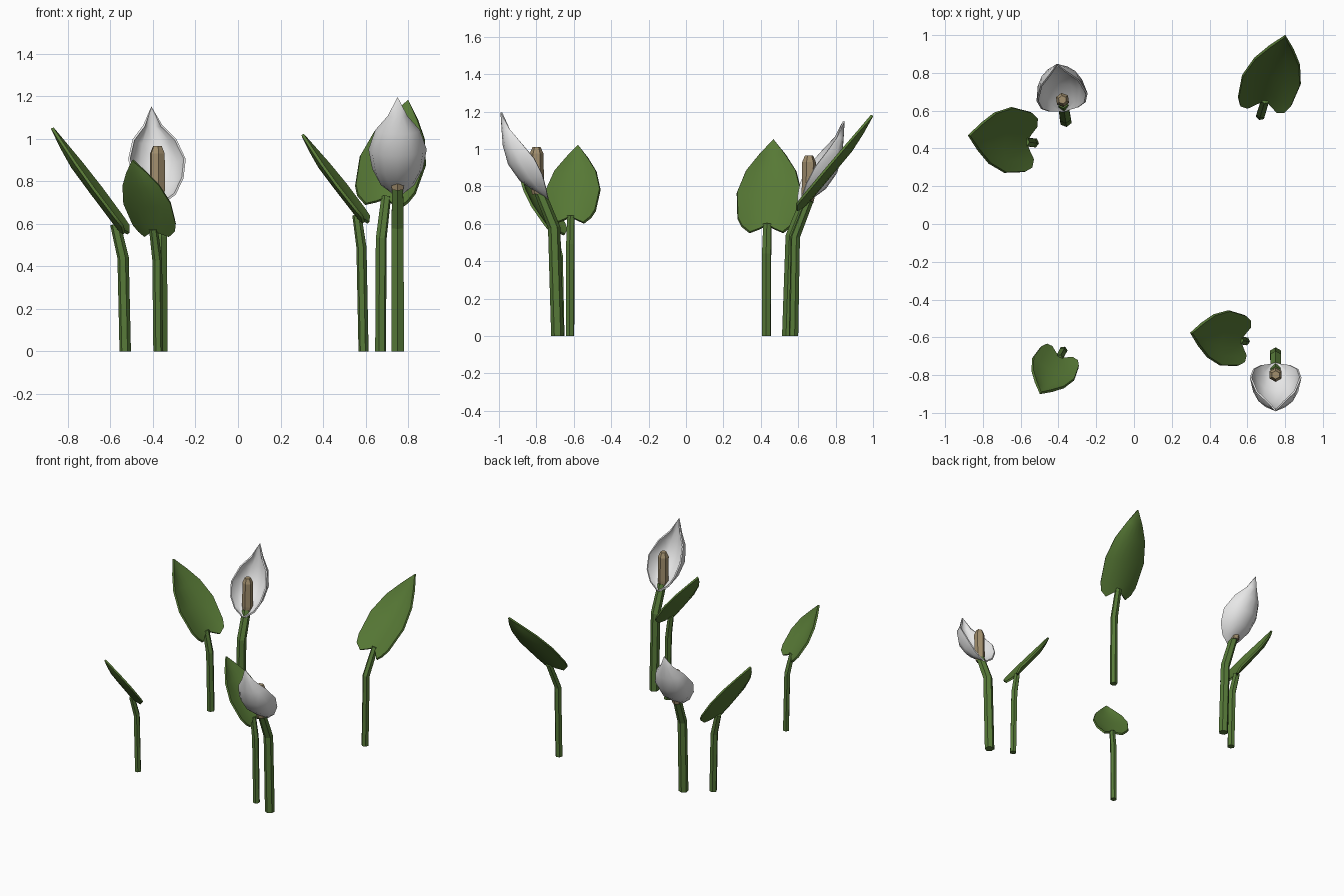
import bpy, bmesh, math
from mathutils import Vector

if "Cube" in bpy.data.objects:
    bpy.data.objects.remove(bpy.data.objects["Cube"])


def material(name, rgb):
    m = bpy.data.materials.new(name)
    m.diffuse_color = (*rgb, 1)
    m.use_nodes = True
    m.node_tree.nodes["Principled BSDF"].inputs["Base Color"].default_value = m.diffuse_color
    return m


LEAF = material("leaf green", (0.095, 0.19, 0.036))
STEM = material("stem green", (0.095, 0.195, 0.04))
WHITE = material("petal white", (0.85, 0.85, 0.85))
TAN = material("spadix tan", (0.36, 0.275, 0.155))


def frame(base, heading):
    """Maps (outward d, sideways s, height z) to world space."""
    o = Vector((*base, 0))
    d = Vector((*heading, 0)).normalized()
    side = Vector((-d.y, d.x, 0))
    return lambda a, s, z: o + d * a + side * s + Vector((0, 0, z))


def finish(name, bm, mat, angle=None, thickness=0):
    bmesh.ops.remove_doubles(bm, verts=bm.verts, dist=0.0005)
    bmesh.ops.recalc_face_normals(bm, faces=bm.faces)
    mesh = bpy.data.meshes.new(name)
    bm.to_mesh(mesh)
    bm.free()
    mesh.materials.append(mat)
    ob = bpy.data.objects.new(name, mesh)
    bpy.context.collection.objects.link(ob)
    bpy.ops.object.select_all(action='DESELECT')
    ob.select_set(True)
    bpy.context.view_layer.objects.active = ob
    if thickness:
        mod = ob.modifiers.new("thickness", 'SOLIDIFY')
        mod.thickness, mod.offset = thickness, 0
        bpy.ops.object.modifier_apply(modifier=mod.name)
    if angle:
        bpy.ops.object.shade_smooth_by_angle(angle=math.radians(angle))
    return ob


def skin(bm, rows, closed=False):
    """Quads between rows of points; closed rows become capped tubes."""
    vs = [[bm.verts.new(p) for p in row] for row in rows]
    n = len(vs[0])
    for a, b in zip(vs, vs[1:]):
        for i in range(n if closed else n - 1):
            j = (i + 1) % n
            bm.faces.new((a[i], a[j], b[j], b[i]))
    if closed:
        bm.faces.new(vs[0])
        bm.faces.new(vs[-1])


def tube(name, to_world, path, mat):
    """Six-sided tube along (d, z, radius) points, mitred at the bends."""
    rows = []
    for i, (d, z, r) in enumerate(path):
        a, b = path[max(i - 1, 0)], path[min(i + 1, len(path) - 1)]
        t = Vector((b[0] - a[0], b[1] - a[1])).normalized()
        rows.append([to_world(d + t.y * r * math.cos(k * math.pi / 3),
                              r * math.sin(k * math.pi / 3),
                              z - t.x * r * math.cos(k * math.pi / 3)) for k in range(6)])
    bm = bmesh.new()
    skin(bm, rows, True)
    finish(name, bm, mat)


# (length, half width) as fractions of the leaf length
LEAF_ROWS = [(0.0, 0.22), (0.14, 0.26), (0.42, 0.285), (0.66, 0.22), (0.84, 0.115), (1, 0)]
LOBES = [0.05, 0.0, 0.05, 0.10]  # base edge setback from rim to notch


def leaf(name, base, heading, start, tip, bend, r, wide=1.0, roll=0.0):
    """Heart-shaped leaf from start (d, z) to tip (d, z) on a bent stem."""
    w2 = frame(base, heading)
    axis = Vector((tip[0] - start[0], tip[1] - start[1]))
    length = axis.length
    axis.normalize()
    rows = []
    for i, (u, w) in enumerate(LEAF_ROWS):
        row = []
        for k in range(-3, 4):
            s = k / 3
            uu = u + (LOBES[3 - abs(k)] if i == 0 else 0.04 * (1 - abs(s)) if i == 1 else 0)
            drop = 0.055 * length * (1 - s * s) * min(1, w / 0.2)
            side = s * w * length * wide
            drop += side * math.sin(roll)
            row.append(w2(start[0] + axis.x * uu * length + axis.y * drop,
                          side * math.cos(roll),
                          start[1] + axis.y * uu * length - axis.x * drop))
        rows.append(row)
    bm = bmesh.new()
    skin(bm, rows)
    finish(name, bm, LEAF, 40, 0.014)
    # stem ends just under the notch
    e = (start[0] + axis.x * 0.11 * length + axis.y * 0.055 * length,
         start[1] + axis.y * 0.11 * length - axis.x * 0.055 * length)
    tube(name + "_stem", w2, [(0, 0, r), (0.01, bend, r), (e[0], e[1], r * 0.9)], STEM)


leaf("back_left_leaf", (-0.53, 0.43), (-1, 0.11), (-0.02, 0.565), (0.345, 1.05), 0.44, 0.027)
leaf("back_right_leaf", (0.67, 0.575), (0.13, 0.42), (0.015, 0.695), (0.44, 1.18), 0.53, 0.026, 0.85, -0.2)
leaf("front_left_leaf", (-0.375, -0.67), (-0.47, -0.88), (0.0, 0.55), (0.255, 0.90), 0.43, 0.023)
leaf("front_right_leaf", (0.59, -0.62), (-1, 0.15), (-0.025, 0.615), (0.29, 1.02), 0.49, 0.024)

# spathe rows: back (d, z), rim (d, z), half width
SPATHE = [((0.05, 0.735), (0.052, 0.745), 0.02), ((0.13, 0.785), (0.06, 0.785), 0.075),
          ((0.20, 0.835), (0.08, 0.86), 0.115), ((0.26, 0.92), (0.125, 0.95), 0.132),
          ((0.288, 1.02), (0.20, 1.04), 0.10), ((0.294, 1.10), (0.255, 1.105), 0.042),
          ((0.30, 1.195), (0.30, 1.195), 0)]


def flower(name, base, heading, dz):
    """White cupped spathe around a tan spadix on a bent stem."""
    w2 = frame(base, heading)
    bm = bmesh.new()
    skin(bm, [[w2(c[0] + (q[0] - c[0]) * s * s, w * math.sin(s * math.pi / 2),
                  c[1] + (q[1] - c[1]) * s * s + dz)
               for s in (-1, -0.67, -0.33, 0, 0.33, 0.67, 1)] for c, q, w in SPATHE])
    finish(name + "_spathe", bm, WHITE, 45, 0.01)
    tube(name + "_spadix", w2, [(0.105, 0.76 + dz, 0.03), (0.109, 0.80 + dz, 0.037),
                                (0.112, 0.975 + dz, 0.037), (0.112, 1.01 + dz, 0.022)], TAN)
    tube(name + "_stem", w2, [(0, 0, 0.034), (0.018, 0.58 + dz, 0.033),
                              (0.095, 0.77 + dz, 0.03)], STEM)


flower("front_flower", (0.75, -0.687), (0, -1), 0)
flower("back_flower", (-0.362, 0.547), (-0.15, 0.99), -0.045)
